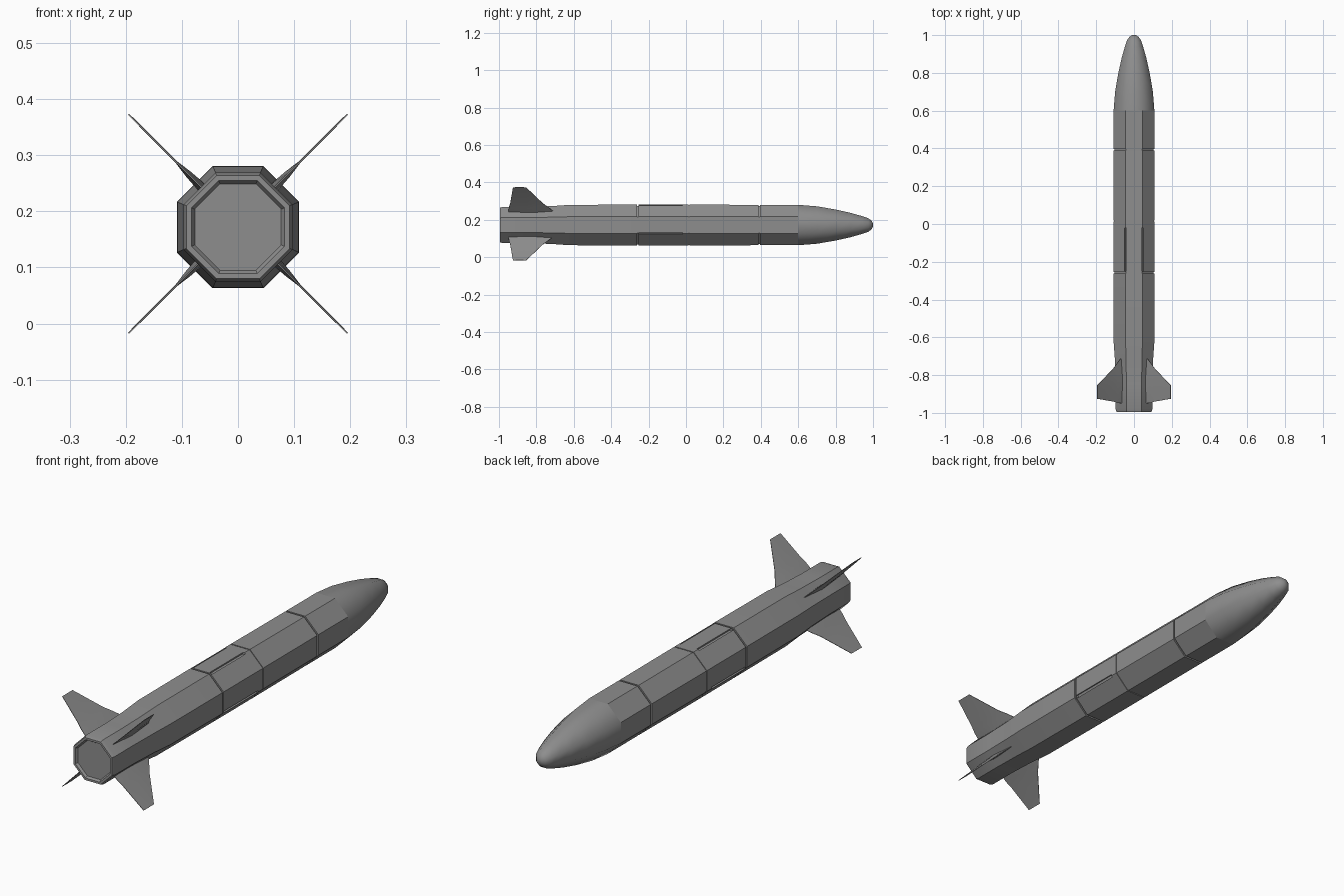
import bpy, bmesh
from math import cos, sin, pi, radians
from mathutils import Matrix, Vector

cube = bpy.data.objects.get("Cube")
if cube:
    bpy.data.objects.remove(cube, do_unlink=True)

AXIS_Z = 0.172      # height of the body axis
FIN_Z = 0.178       # height of the fin cross centre
SIDES = 8

grey = bpy.data.materials.new("painted grey metal")
grey.use_nodes = True
colour = (0.27, 0.27, 0.27, 1)
grey.diffuse_color = colour
grey.node_tree.nodes["Principled BSDF"].inputs["Base Color"].default_value = colour


def finish(name, bm, angle=None):
    bmesh.ops.recalc_face_normals(bm, faces=bm.faces)
    mesh = bpy.data.meshes.new(name)
    bm.to_mesh(mesh)
    bm.free()
    mesh.materials.append(grey)
    obj = bpy.data.objects.new(name, mesh)
    bpy.context.collection.objects.link(obj)
    if angle:
        bpy.ops.object.select_all(action='DESELECT')
        obj.select_set(True)
        bpy.context.view_layer.objects.active = obj
        bpy.ops.object.shade_smooth_by_angle(angle=radians(angle))
    return obj


def lathe(name, profile, angle):
    """Octagonal sweep along y; profile holds (y, half width across flats)."""
    bm = bmesh.new()
    rings = []
    for y, flat in profile:
        r = flat / cos(pi / SIDES)
        rings.append([bm.verts.new((r * cos((i + 0.5) * 2 * pi / SIDES), y,
                                    AXIS_Z + r * sin((i + 0.5) * 2 * pi / SIDES)))
                      for i in range(SIDES)])
    for a, b in zip(rings, rings[1:]):
        for i in range(SIDES):
            j = (i + 1) % SIDES
            bm.faces.new((a[i], a[j], b[j], b[i]))
    bm.faces.new(rings[0])
    bm.faces.new(rings[-1])
    return finish(name, bm, angle)


def groove(y, flat, width=0.008, depth=0.006):
    return [(y - width / 2, flat), (y - width / 2, flat - depth),
            (y + width / 2, flat - depth), (y + width / 2, flat)]


# Main body with a recessed nozzle plate, flared tail and section grooves
body = lathe("body", [(-0.985, 0.077), (-0.995, 0.083), (-0.995, 0.092), (-0.98, 0.097),
                      (-0.85, 0.097), (-0.72, 0.101), (-0.62, 0.108)]
             + groove(-0.258, 0.109) + groove(0.015, 0.109, 0.005, 0.003)
             + groove(0.392, 0.108) + [(0.6, 0.108)], 30)

# Rounded nose
lathe("nose", [(0.6, 0.108), (0.7, 0.1), (0.8, 0.083), (0.88, 0.065), (0.94, 0.048),
               (0.975, 0.036), (0.992, 0.023), (1.0, 0.009)], 60)

# Long slots along four body corners of the middle section
bm = bmesh.new()
corner = 0.109 / cos(pi / SIDES)
for deg in (67.5, 112.5, -22.5, 202.5):
    turn = Matrix.Rotation(-radians(deg), 4, 'Y')
    place = Matrix.Translation((0, -0.135, AXIS_Z)) @ turn @ Matrix.Translation((corner, 0, 0))
    bmesh.ops.create_cube(bm, size=1, matrix=place @ Matrix.Diagonal((0.024, 0.23, 0.012, 1)))
cutter = finish("slot_cutter", bm)
cutter.hide_render = True
cut = body.modifiers.new("slots", 'BOOLEAN')
cut.object = cutter
cut.solver = 'EXACT'
bpy.context.view_layer.objects.active = body
bpy.ops.object.modifier_apply(modifier=cut.name)
bpy.data.objects.remove(cutter, do_unlink=True)


def fin(name, deg):
    """Swept fin: thick diamond root tapering to a thin tip."""
    bm = bmesh.new()
    sections = []
    for r, back, front, half in ((0.085, -0.95, -0.7, 0.009), (0.125, -0.947, -0.735, 0.006),
                                 (0.155, -0.94, -0.765, 0.002), (0.276, -0.925, -0.855, 0.0015)):
        mid = back + (front - back) * 0.5
        sections.append([bm.verts.new(p) for p in
                         ((r, back, -0.001), (r, mid, -half), (r, front, -0.001),
                          (r, front, 0.001), (r, mid, half), (r, back, 0.001))])
    for a, b in zip(sections, sections[1:]):
        for i in range(6):
            j = (i + 1) % 6
            bm.faces.new((a[i], a[j], b[j], b[i]))
    bm.faces.new(sections[0])
    bm.faces.new(sections[-1])
    bm.transform(Matrix.Translation((0, 0, FIN_Z)) @ Matrix.Rotation(-radians(deg), 4, 'Y'))
    return finish(name, bm, 30)


# Four tail fins in a diagonal cross
for label, deg in (("upper_left", 45), ("upper_right", 135),
                   ("lower_right", 225), ("lower_left", 315)):
    fin(label + "_fin", deg)
